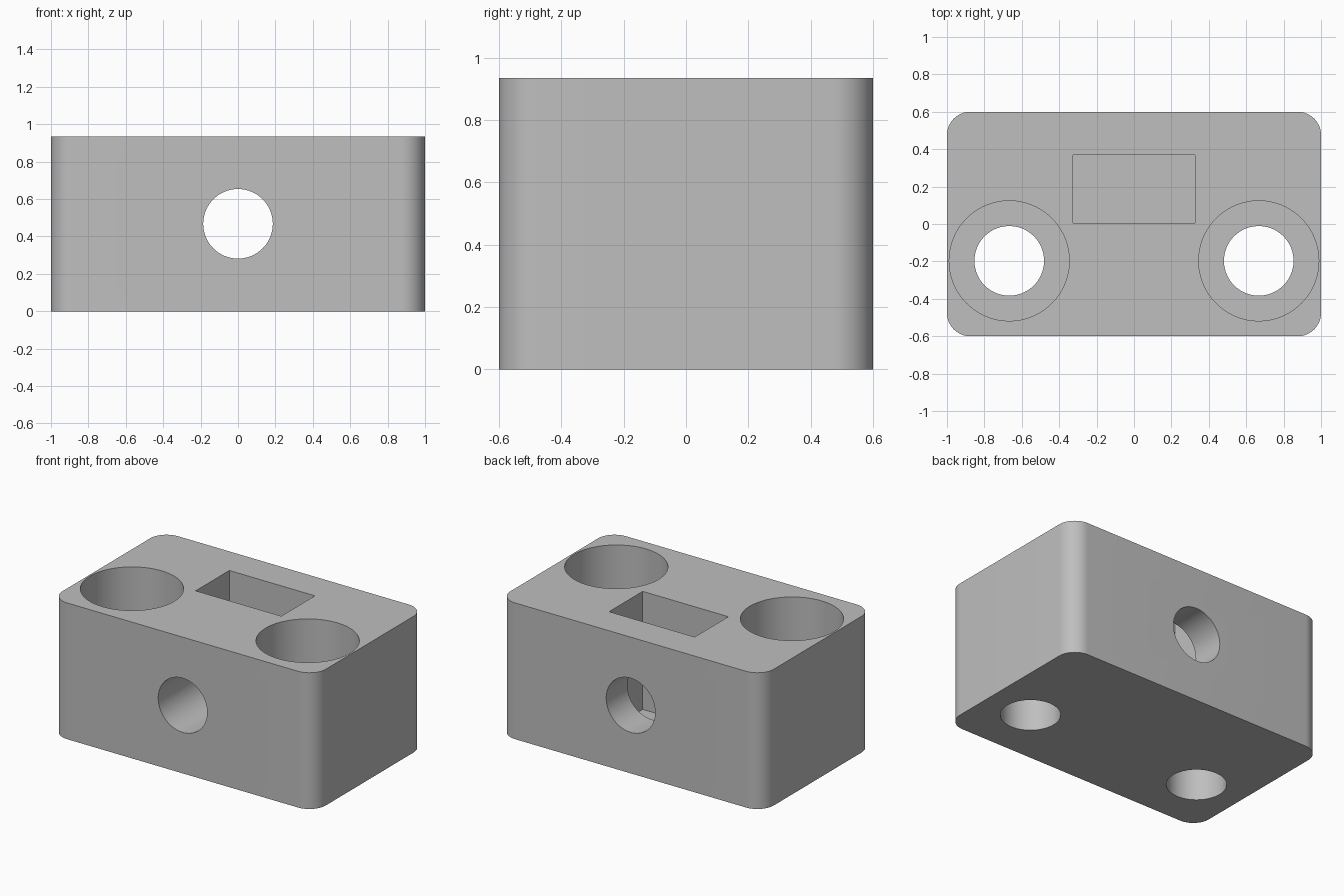
import bpy
import bmesh
from math import radians
from mathutils import Matrix

old = bpy.data.objects.get("Cube")
if old:
    bpy.data.objects.remove(old)

HEIGHT = 0.935
SHELF = 0.45
FLOOR = 0.125

grey = bpy.data.materials.new("plain grey")
grey.use_nodes = True
colour = (0.52, 0.52, 0.52, 1)
grey.diffuse_color = colour
grey.node_tree.nodes["Principled BSDF"].inputs["Base Color"].default_value = colour


def make_object(name, bm):
    mesh = bpy.data.meshes.new(name)
    bm.to_mesh(mesh)
    bm.free()
    mesh.materials.append(grey)
    obj = bpy.data.objects.new(name, mesh)
    bpy.context.scene.collection.objects.link(obj)
    return obj


def box(name, low, high, corner=0):
    """Box between two corner points, with optional rounded upright edges."""
    bm = bmesh.new()
    bmesh.ops.create_cube(bm, size=1)
    for v in bm.verts:
        v.co = [h if c > 0 else l for c, l, h in zip(v.co, low, high)]
    if corner:
        upright = [e for e in bm.edges
                   if abs(e.verts[0].co.z - e.verts[1].co.z) > 0.1]
        bmesh.ops.bevel(bm, geom=upright, offset=corner, segments=16,
                        profile=0.5, affect='EDGES')
    return make_object(name, bm)


def cylinder(name, radius, depth, centre, tilt=0):
    bm = bmesh.new()
    place = Matrix.Translation(centre) @ Matrix.Rotation(radians(tilt), 4, 'X')
    bmesh.ops.create_cone(bm, cap_ends=True, segments=96, radius1=radius,
                          radius2=radius, depth=depth, matrix=place)
    return make_object(name, bm)


# Rounded block
block = box("block", (-1, -0.6, 0), (1, 0.6, HEIGHT), corner=0.125)

# Cross bore and rectangular pocket
cutters = [
    cylinder("cross_bore_cutter", 0.186, 2, (0, 0, HEIGHT / 2), tilt=90),
    box("pocket_cutter", (-0.325, 0.005, FLOOR), (0.325, 0.37, HEIGHT + 0.2)),
]

# Counterbored bolt holes
for side, x in (("right", -0.667), ("left", 0.667)):
    cutters.append(cylinder(side + "_hole_cutter", 0.186, 3, (x, -0.197, 0)))
    cutters.append(cylinder(side + "_counterbore_cutter", 0.321, 1,
                            (x, -0.197, SHELF + 0.5)))

for cutter in cutters:
    cutter.hide_render = True
    cutter.hide_viewport = True
    cut = block.modifiers.new(cutter.name, 'BOOLEAN')
    cut.operation = 'DIFFERENCE'
    cut.solver = 'EXACT'
    cut.object = cutter

# Apply the cuts, then remove the cutters
bpy.context.view_layer.update()
graph = bpy.context.evaluated_depsgraph_get()
result = bpy.data.meshes.new_from_object(block.evaluated_get(graph))
block.modifiers.clear()
block.data = result
for cutter in cutters:
    bpy.data.objects.remove(cutter)

bpy.ops.object.select_all(action='DESELECT')
block.select_set(True)
bpy.context.view_layer.objects.active = block
bpy.ops.object.shade_smooth_by_angle(angle=radians(30))
